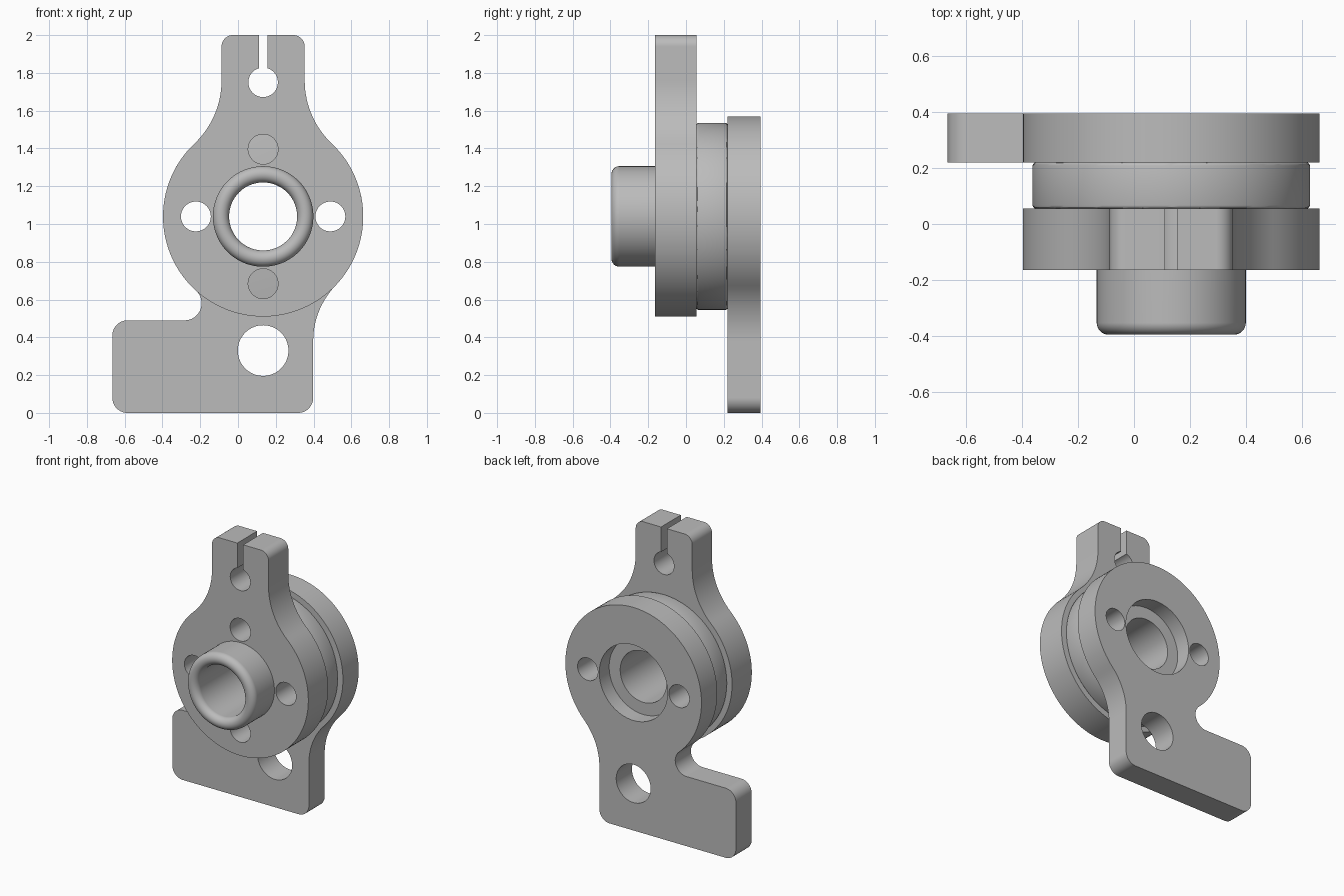
import bpy
import bmesh
from math import sin, cos, radians, degrees, atan2, acos, pi, hypot
from mathutils import Matrix, Vector

cube = bpy.data.objects.get("Cube")
if cube:
    bpy.data.objects.remove(cube, do_unlink=True)

CX, CZ = 0.133, 1.04      # shared axis of the discs
DISC = 0.53
BORE, SLEEVE = 0.18, 0.266

grey = bpy.data.materials.new("plain grey")
grey.use_nodes = True
grey.diffuse_color = (0.5, 0.5, 0.5, 1)
grey.node_tree.nodes["Principled BSDF"].inputs["Base Color"].default_value = (0.5, 0.5, 0.5, 1)


def arc(x, z, r, a0, a1):
    """Points along an arc, angles in degrees."""
    n = max(6, int(abs(a1 - a0) / 3))
    return [(x + r * cos(radians(a0 + (a1 - a0) * i / n)),
             z + r * sin(radians(a0 + (a1 - a0) * i / n))) for i in range(n + 1)]


def circle(x, z, r):
    return arc(x, z, r, 0, 360)[:-1]


def flare(half_width, dz):
    """Radius and disc angle of the concave curve joining a straight side to the disc."""
    r = (half_width ** 2 + dz ** 2 - DISC ** 2) / (2 * (DISC - half_width))
    return r, degrees(atan2(dz, half_width + r))


def finish(name, bm):
    bmesh.ops.remove_doubles(bm, verts=bm.verts, dist=0.0001)
    bmesh.ops.recalc_face_normals(bm, faces=bm.faces)
    mesh = bpy.data.meshes.new(name)
    bm.to_mesh(mesh)
    bm.free()
    mesh.materials.clear()
    mesh.materials.append(grey)
    obj = bpy.data.objects.new(name, mesh)
    bpy.context.collection.objects.link(obj)
    bpy.ops.object.select_all(action='DESELECT')
    obj.select_set(True)
    bpy.context.view_layer.objects.active = obj
    bpy.ops.object.shade_smooth_by_angle(angle=radians(30))
    return obj


def plate(name, loops, y0, y1, rim_bevel=0):
    """Extrude an outline with holes from y0 to y1."""
    curve = bpy.data.curves.new(name + " outline", 'CURVE')
    curve.dimensions = '2D'
    curve.fill_mode = 'BOTH'
    curve.extrude = (y1 - y0) / 2
    for points in loops:
        spline = curve.splines.new('POLY')
        spline.points.add(len(points) - 1)
        for p, (x, z) in zip(spline.points, points):
            p.co = (x, z, 0, 1)
        spline.use_cyclic_u = True
    temp = bpy.data.objects.new(name + " outline", curve)
    bpy.context.collection.objects.link(temp)
    graph = bpy.context.evaluated_depsgraph_get()
    mesh = bpy.data.meshes.new_from_object(temp.evaluated_get(graph))
    bm = bmesh.new()
    bm.from_mesh(mesh)
    bpy.data.objects.remove(temp, do_unlink=True)
    bpy.data.curves.remove(curve)
    bpy.data.meshes.remove(mesh)
    bmesh.ops.transform(bm, verts=bm.verts, matrix=Matrix.Translation(
        (0, (y0 + y1) / 2, 0)) @ Matrix.Rotation(pi / 2, 4, 'X'))
    bmesh.ops.remove_doubles(bm, verts=bm.verts, dist=0.0001)
    if rim_bevel:
        rim_r = max(hypot(v.co.x - CX, v.co.z - CZ) for v in bm.verts)
        rim = [e for e in bm.edges
               if abs(e.verts[0].co.y - e.verts[1].co.y) < 0.001
               and len(e.link_faces) == 2 and e.calc_face_angle(0) > 1
               and all(hypot(v.co.x - CX, v.co.z - CZ) > rim_r - 0.001 for v in e.verts)]
        bmesh.ops.bevel(bm, geom=rim, offset=rim_bevel, segments=3, profile=0.5, affect='EDGES')
    return finish(name, bm)


sleeve_hole = circle(CX, CZ, SLEEVE)
side_holes = [circle(CX + s * 0.356, CZ, 0.079) for s in (-1, 1)]
pin_holes = [circle(CX, CZ + s * 0.356, 0.079) for s in (-1, 1)]

# Front plate: disc with a slotted clamp neck
NECK, NECK_Z, TOP, ROUND = 0.22, 1.76, 2.0, 0.06
r, a = flare(NECK, NECK_Z - CZ)
slot, key_r, key_z = 0.023, 0.078, 1.75
k = degrees(acos(slot / key_r))
front = arc(CX, CZ, DISC, 180 - a, 360 + a)
front += arc(CX + NECK + r, NECK_Z, r, 180 + a, 180)[1:]
front += arc(CX + NECK - ROUND, TOP - ROUND, ROUND, 0, 90)
front += [(CX + slot, TOP)]
front += arc(CX, key_z, key_r, k, -180 - k)
front += [(CX - slot, TOP)]
front += arc(CX - NECK + ROUND, TOP - ROUND, ROUND, 90, 180)
front += arc(CX - NECK - r, NECK_Z, r, 0, -a)[:-1]
plate("front_clamp_plate", [front, sleeve_hole] + side_holes + pin_holes, -0.165, 0.055)

# Spacer disc between the plates
plate("spacer_disc", [circle(CX, CZ, 0.495), sleeve_hole] + side_holes, 0.055, 0.22, 0.012)

# Back plate: disc running down into an offset foot
FOOT, FOOT_Z, LEFT, STEP, C = 0.265, 0.38, -0.665, 0.49, 0.08
r, a = flare(FOOT, CZ - FOOT_Z)
nook = 0.09
dz = CZ - STEP - nook
dx = ((DISC + nook) ** 2 - dz ** 2) ** 0.5
n = degrees(atan2(dz, dx))
back = arc(CX, CZ, DISC, -a, 180 + n)
back += arc(CX - dx, STEP + nook, nook, n, -90)[1:]
back += arc(LEFT + C, STEP - C, C, 90, 180)
back += arc(LEFT + C, C, C, 180, 270)
back += arc(CX + FOOT - C, C, C, 270, 360)
back += arc(CX + FOOT + r, FOOT_Z, r, 180, 180 - a)[:-1]
plate("back_foot_plate", [back, sleeve_hole, circle(CX, 0.33, 0.134)] + side_holes, 0.22, 0.395)

# Central sleeve with a rounded front lip, ending short of the back face
Y0, Y1 = -0.395, 0.285
lip = (SLEEVE - BORE) / 2
profile = arc(BORE + lip, Y0 + lip, lip, 180, 360) + [(SLEEVE, Y1), (BORE, Y1)]
bm = bmesh.new()
verts = [bm.verts.new((CX + pr, py, CZ)) for pr, py in profile]
edges = [bm.edges.new((verts[i - 1], verts[i])) for i in range(len(verts))]
bmesh.ops.spin(bm, geom=verts + edges, cent=Vector((CX, 0, CZ)), axis=(0, 1, 0),
               angle=2 * pi, steps=120, use_duplicate=False)
finish("center_sleeve", bm)
